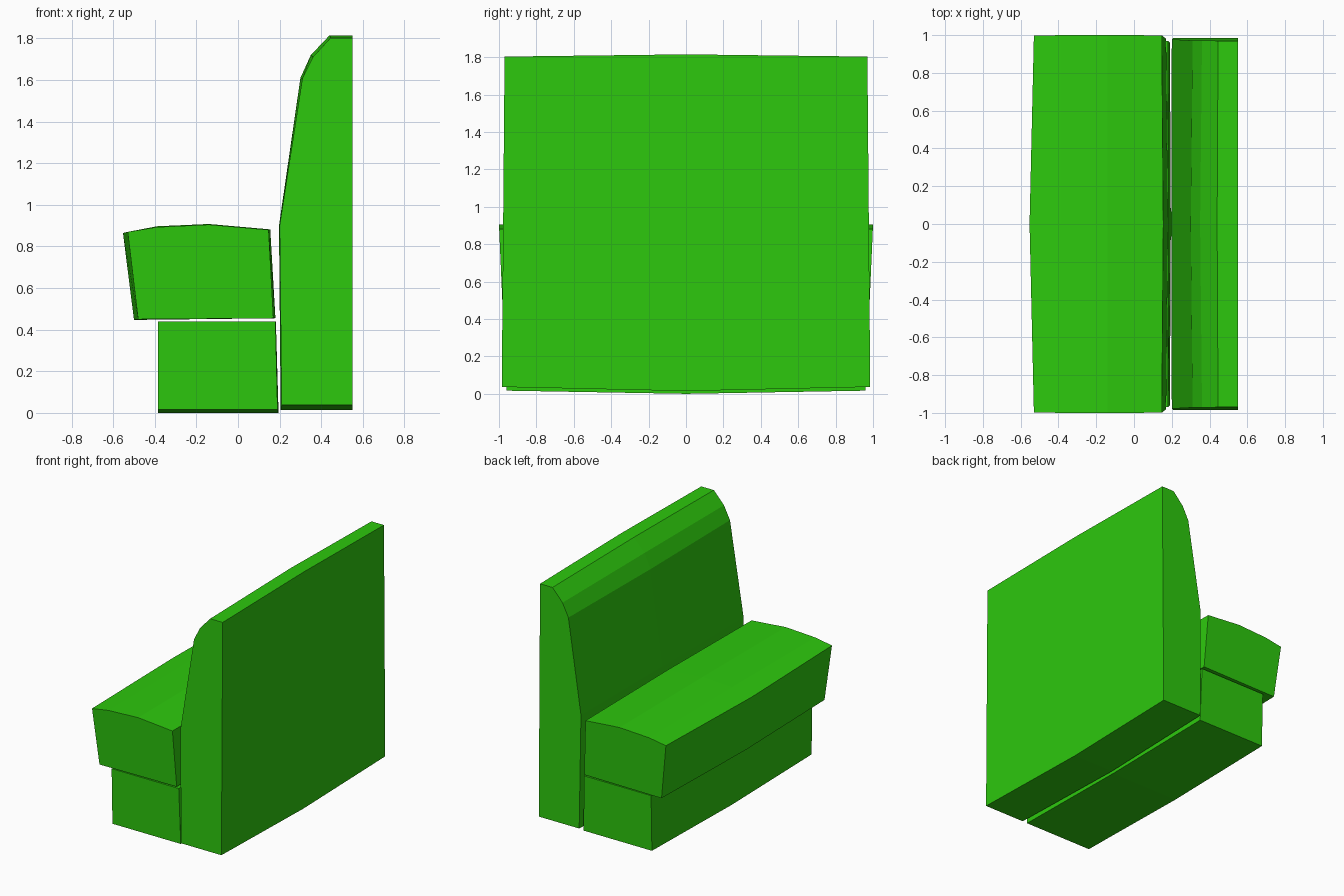
import bpy
import bmesh

default = bpy.data.objects.get("Cube")
if default:
    bpy.data.objects.remove(default, do_unlink=True)

# Single upholstery colour
green = bpy.data.materials.new("bright_green")
green.use_nodes = True
colour = (0.026, 0.58, 0.004, 1)
green.diffuse_color = colour
bsdf = next(n for n in green.node_tree.nodes if n.type == "BSDF_PRINCIPLED")
bsdf.inputs["Base Color"].default_value = colour


def bowed_loft(name, middle, end, low_half, high_half):
    """Loft an (x, z) profile from end to middle to end along y.
    The half length blends from low_half at the bottom to high_half at the top."""
    bm = bmesh.new()
    z_low = min(z for x, z in end)
    z_high = max(z for x, z in end)

    def half(z):
        return low_half + (high_half - low_half) * (z - z_low) / (z_high - z_low)

    rings = [[bm.verts.new((x, side * half(z), z)) for x, z in profile]
             for side, profile in ((-1, end), (0, middle), (1, end))]
    count = len(middle)
    for a, b in zip(rings, rings[1:]):
        for i in range(count):
            j = (i + 1) % count
            bm.faces.new((a[i], a[j], b[j], b[i]))
    bm.faces.new(rings[0])
    bm.faces.new(rings[-1][::-1])
    bmesh.ops.recalc_face_normals(bm, faces=bm.faces)
    mesh = bpy.data.meshes.new(name)
    bm.to_mesh(mesh)
    bm.free()
    mesh.materials.append(green)
    obj = bpy.data.objects.new(name, mesh)
    bpy.context.collection.objects.link(obj)
    return obj


# Tall backrest with a rounded front top edge
bowed_loft("backrest",
           [(0.55, 0.015), (0.205, 0.015), (0.197, 0.9), (0.3, 1.61),
            (0.35, 1.72), (0.44, 1.815), (0.55, 1.815)],
           [(0.55, 0.037), (0.21, 0.037), (0.2, 0.9), (0.31, 1.61),
            (0.36, 1.71), (0.445, 1.803), (0.55, 1.803)],
           0.985, 0.97)

# Domed seat cushion, wider at the top
bowed_loft("seat_cushion",
           [(0.18, 0.455), (-0.5, 0.447), (-0.553, 0.865), (-0.39, 0.897),
            (-0.14, 0.908), (0.155, 0.882)],
           [(0.17, 0.455), (-0.48, 0.45), (-0.53, 0.87), (-0.39, 0.893),
            (-0.14, 0.905), (0.147, 0.88)],
           0.98, 1.0)

# Recessed plinth under the seat
bowed_loft("seat_base",
           [(0.195, 0), (-0.385, 0), (-0.385, 0.44), (0.182, 0.44)],
           [(0.19, 0.017), (-0.385, 0.017), (-0.385, 0.44), (0.18, 0.44)],
           0.96, 0.97)
